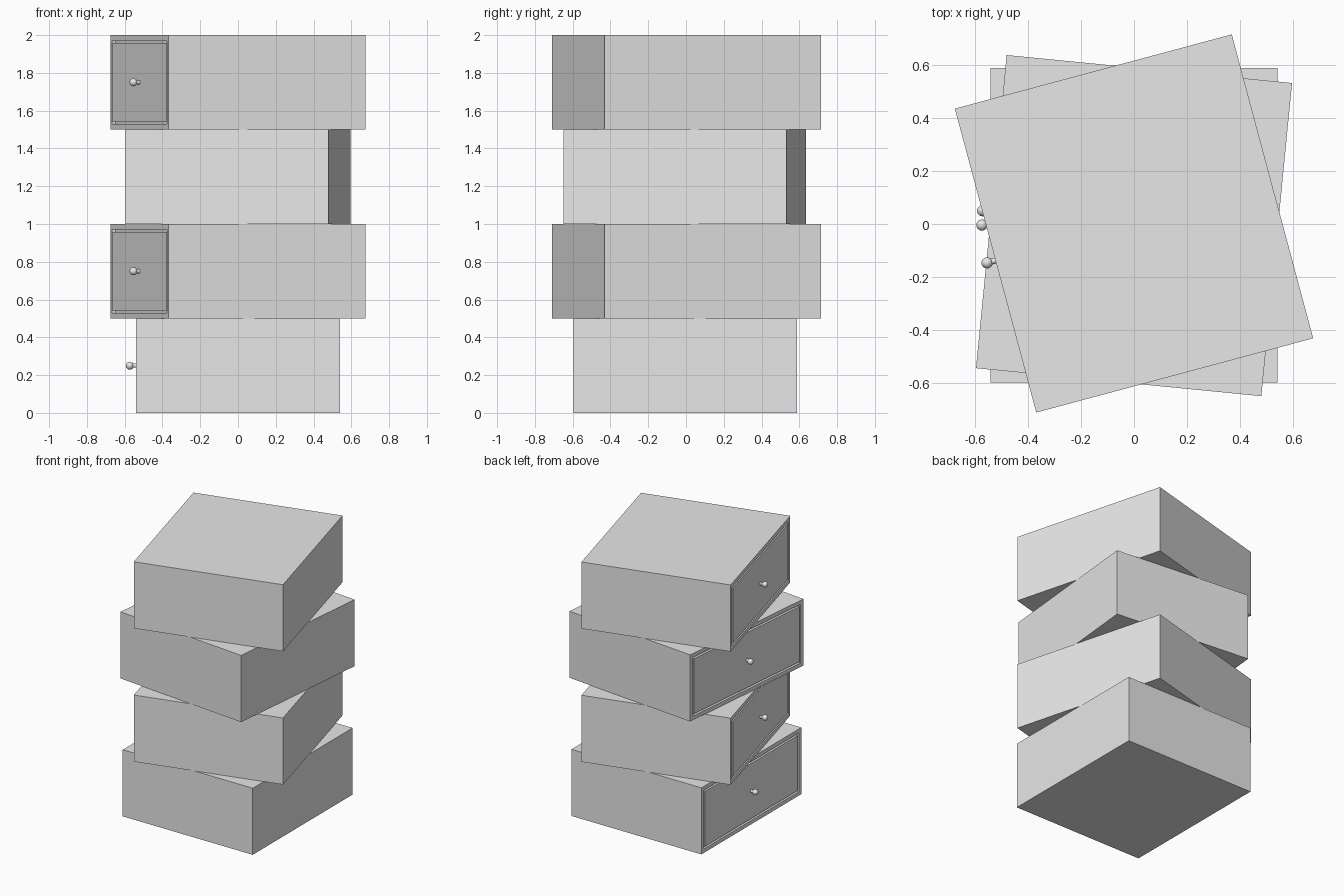
import bpy, bmesh, math
from mathutils import Matrix, Vector

cube = bpy.data.objects.get("Cube")
if cube:
    bpy.data.objects.remove(cube, do_unlink=True)

WIDTH, DEPTH, HEIGHT = 1.08, 1.185, 0.5
BORDER, GAP, GROOVE = 0.03, 0.013, 0.02

grey = bpy.data.materials.new("light grey")
grey.use_nodes = True
grey.diffuse_color = (0.8, 0.8, 0.8, 1)
grey.node_tree.nodes["Principled BSDF"].inputs["Base Color"].default_value = (0.8, 0.8, 0.8, 1)


def finish(bm, name, matrix):
    bmesh.ops.recalc_face_normals(bm, faces=bm.faces)
    mesh = bpy.data.meshes.new(name)
    bm.to_mesh(mesh)
    bm.free()
    mesh.materials.append(grey)
    obj = bpy.data.objects.new(name, mesh)
    obj.matrix_world = matrix
    bpy.context.collection.objects.link(obj)
    return obj


def push(bm, face, dx):
    """Extrude one face along x and return the moved face."""
    face = bmesh.ops.extrude_discrete_faces(bm, faces=[face])["faces"][0]
    bmesh.ops.translate(bm, verts=face.verts, vec=(dx, 0, 0))
    return face


def drawer_box(name, matrix):
    bm = bmesh.new()
    bmesh.ops.create_cube(bm, size=1, matrix=Matrix.Diagonal((WIDTH, DEPTH, HEIGHT, 1)))
    front = min(bm.faces, key=lambda f: f.calc_center_median().x)
    # groove outlining the drawer front
    bmesh.ops.inset_region(bm, faces=[front], thickness=BORDER, use_even_offset=True)
    front = push(bm, front, GROOVE)
    bmesh.ops.inset_region(bm, faces=[front], thickness=GAP, use_even_offset=True)
    push(bm, front, -GROOVE)
    return finish(bm, name, matrix)


def knob(name, matrix):
    bm = bmesh.new()
    # round grip
    bmesh.ops.create_uvsphere(bm, u_segments=24, v_segments=14, radius=0.021,
                              matrix=Matrix.Translation((-WIDTH / 2 - 0.033, 0, 0)))
    # short stem reaching into the drawer front
    stem = Matrix.Translation((-WIDTH / 2 - 0.01, 0, 0)) @ Matrix.Rotation(math.pi / 2, 4, "Y")
    bmesh.ops.create_cone(bm, cap_ends=True, segments=20, radius1=0.011, radius2=0.011,
                          depth=0.04, matrix=stem)
    for f in bm.faces:
        f.smooth = len(f.verts) <= 4
    return finish(bm, name, matrix)


# four stacked drawer boxes, each turned about the vertical axis
stack = [("bottom", 0, -0.004), ("lower_middle", 15, 0.002),
         ("upper_middle", -5.6, -0.006), ("top", 15, 0.002)]
for i, (label, angle, y) in enumerate(stack):
    place = (Matrix.Translation((0, y, HEIGHT * (i + 0.5)))
             @ Matrix.Rotation(math.radians(angle), 4, "Z"))
    drawer_box(label + "_drawer", place)
    knob(label + "_knob", place)
